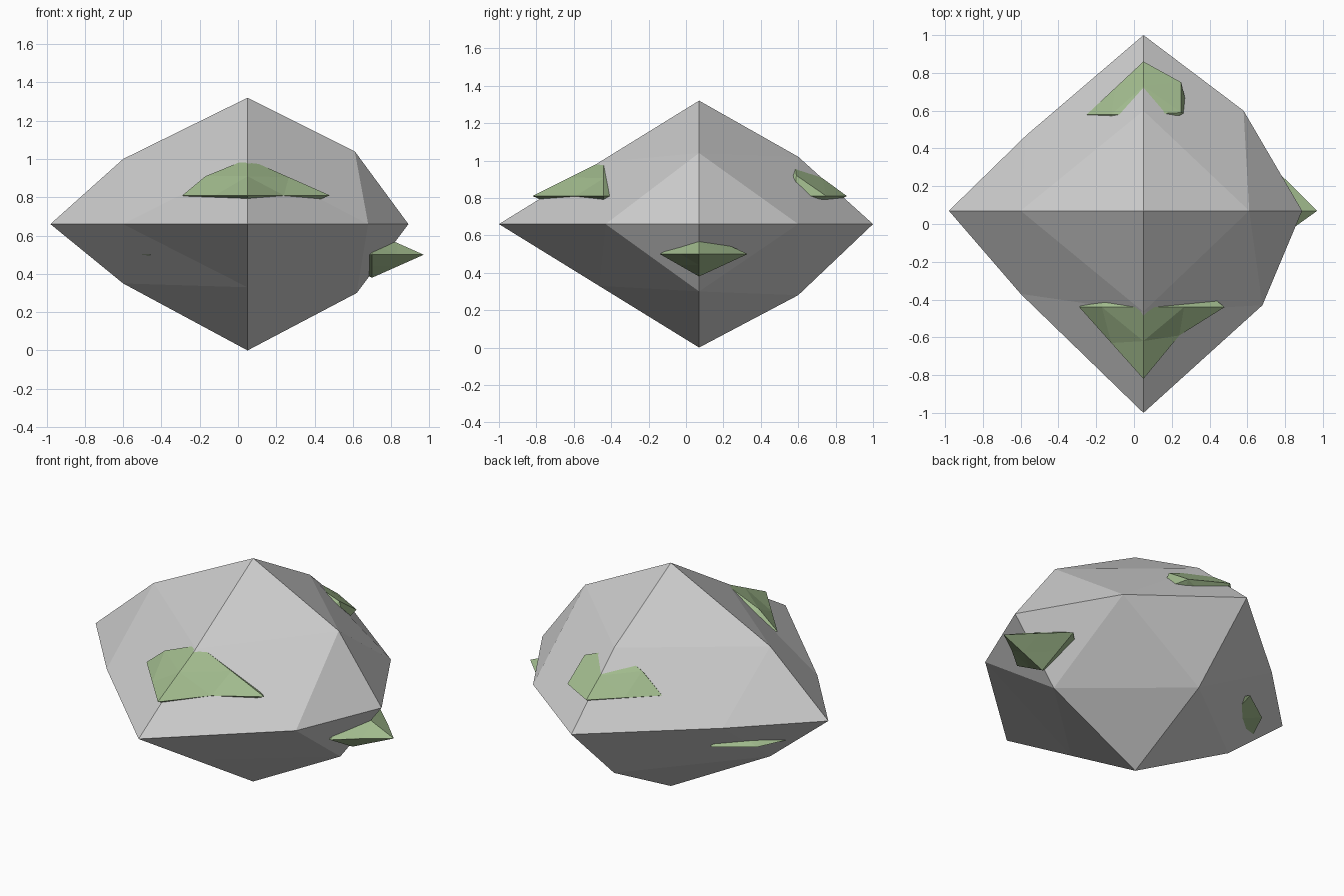
import bpy, bmesh
from mathutils import Vector

if "Cube" in bpy.data.objects:
    bpy.data.objects.remove(bpy.data.objects["Cube"])

moss = bpy.data.materials.new("moss_green")
moss.diffuse_color = (0.36, 0.50, 0.27, 1)
moss.use_nodes = True
moss.node_tree.nodes["Principled BSDF"].inputs["Base Color"].default_value = moss.diffuse_color


def lump(name, centre, xs, ys, zs, bulges, mat=None):
    """Octahedron split once; corners at the given limits, edge midpoints moved by `bulges`."""
    c = Vector(centre)
    limits = (xs, ys, zs)
    bm = bmesh.new()
    cache = {}

    def corner(axis, s):
        p = c.copy()
        p[axis] = limits[axis][0 if s < 0 else 1]
        return p

    def vert(*signs):
        if signs not in cache:
            pts = [corner(a, s) for a, s in enumerate(signs) if s]
            p = sum(pts, Vector()) / len(pts)
            cache[signs] = bm.verts.new(bulges.get(signs, p))
        return cache[signs]

    for x in (-1, 1):
        for y in (-1, 1):
            for z in (-1, 1):
                a, b, d = vert(x, 0, 0), vert(0, y, 0), vert(0, 0, z)
                ab, bd, da = vert(x, y, 0), vert(0, y, z), vert(x, 0, z)
                for tri in ((a, ab, da), (ab, b, bd), (da, bd, d), (ab, bd, da)):
                    bm.faces.new(tri if x * y * z > 0 else tri[::-1])
    me = bpy.data.meshes.new(name)
    bm.to_mesh(me)
    bm.free()
    ob = bpy.data.objects.new(name, me)
    bpy.context.collection.objects.link(ob)
    if mat:
        me.materials.append(mat)


# boulder
lump("boulder", (0.05, 0.07, 0.66), (-0.98, 0.89), (-1, 1), (0, 1.32), {
    (-1, 0, 1): (-0.60, 0.07, 1.00), (1, 0, 1): (0.61, 0.07, 1.04),
    (-1, 0, -1): (-0.60, 0.07, 0.35), (1, 0, -1): (0.62, 0.07, 0.30),
    (-1, -1, 0): (-0.60, -0.37, 0.66), (1, -1, 0): (0.68, -0.43, 0.66),
    (-1, 1, 0): (-0.57, 0.47, 0.66), (1, 1, 0): (0.58, 0.60, 0.66),
    (0, 1, 1): (0.05, 0.60, 1.02), (0, 1, -1): (0.05, 0.60, 0.28)})

# moss patches, mostly sunk into the boulder
lump("moss_front", (0.05, -0.44, 0.81), (-0.29, 0.48), (-0.82, -0.10), (0.64, 1.0), {
    (-1, 0, 1): (-0.17, -0.44, 0.91), (1, -1, 0): (0.24, -0.59, 0.81),
    (0, -1, 1): (0.05, -0.62, 0.91)}, moss)
lump("moss_back", (0.05, 0.58, 0.81), (-0.25, 0.29), (0.28, 0.86), (0.66, 1.0), {
    (1, 1, 0): (0.25, 0.75, 0.81), (1, 0, 1): (0.25, 0.59, 0.92),
    (-1, 0, 1): (-0.12, 0.58, 0.92), (0, 1, 1): (0.05, 0.73, 0.905)}, moss)
lump("moss_right", (0.70, 0.07, 0.50), (0.45, 0.97), (-0.14, 0.33), (0.38, 0.62), {
    (1, -1, 0): (0.83, -0.03, 0.50), (1, 1, 0): (0.83, 0.21, 0.50)}, moss)
lump("moss_left", (-0.46, 0.07, 0.50), (-0.76, -0.15), (-0.27, 0.42), (0.37, 0.62), {
    (-1, 1, 0): (-0.66, 0.28, 0.50), (-1, -1, 0): (-0.60, -0.13, 0.50)}, moss)
